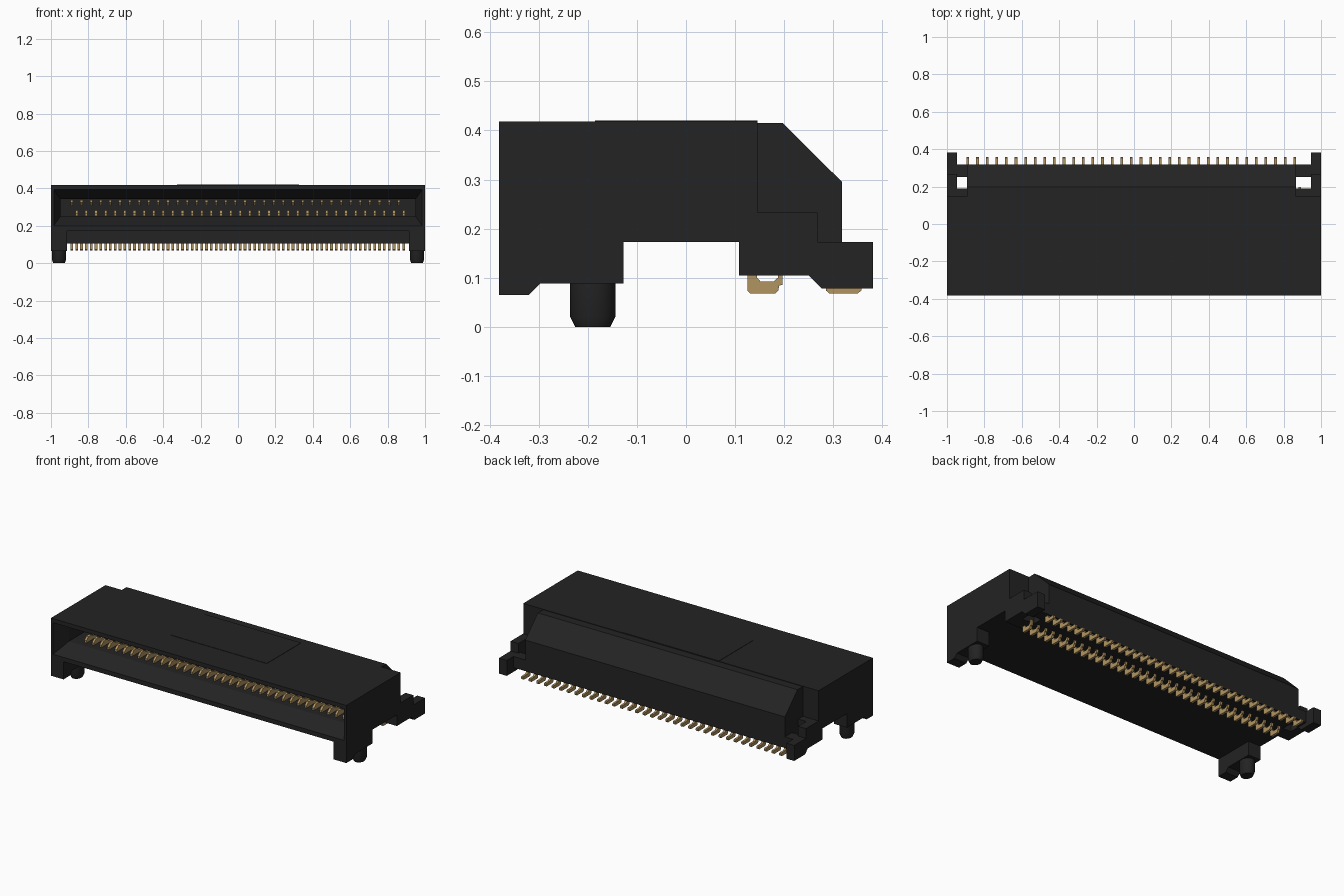
import bpy, bmesh, math

if "Cube" in bpy.data.objects:
    bpy.data.objects.remove(bpy.data.objects["Cube"])


def material(name, rgb):
    m = bpy.data.materials.new(name)
    m.diffuse_color = (*rgb, 1)
    m.use_nodes = True
    m.node_tree.nodes["Principled BSDF"].inputs["Base Color"].default_value = m.diffuse_color
    return m


BLACK = material("black_plastic", (0.017, 0.017, 0.017))
GOLD = material("gold_contact", (0.45, 0.30, 0.12))


def finish(name, bm, mat):
    bmesh.ops.recalc_face_normals(bm, faces=bm.faces[:])
    me = bpy.data.meshes.new(name)
    bm.to_mesh(me)
    bm.free()
    me.materials.append(mat)
    ob = bpy.data.objects.new(name, me)
    bpy.context.collection.objects.link(ob)
    return ob


def loft(bm, rings):
    """Join closed rings of points and cap both ends."""
    vs = [[bm.verts.new(p) for p in r] for r in rings]
    n = len(vs[0])
    for a, b in zip(vs, vs[1:]):
        for i in range(n):
            bm.faces.new((a[i], a[(i + 1) % n], b[(i + 1) % n], b[i]))
    bm.faces.new(vs[0])
    bm.faces.new(vs[-1])


def extrude_x(bm, profile, x0, x1):
    """Extrude a (y, z) profile along x."""
    loft(bm, [[(x, y, z) for y, z in profile] for x in (x0, x1)])


def rect(y0, y1, z0, z1):
    return [(y0, z0), (y1, z0), (y1, z1), (y0, z1)]


def solid(name, profile, x0, x1, mat=BLACK):
    bm = bmesh.new()
    extrude_x(bm, profile, x0, x1)
    return finish(name, bm, mat)


# Main housing: outer shell, flared mouth and deep card slot as one skin
bm = bmesh.new()
loft(bm, [[(-w, y, z0), (w, y, z0), (w, y, z1), (-w, y, z1)] for y, w, z0, z1 in (
    (0.146, 1.0, 0.173, 0.418),
    (-0.381, 1.0, 0.173, 0.418),
    (-0.381, 0.985, 0.20, 0.393),
    (-0.28, 0.95, 0.25, 0.343),
    (0.06, 0.95, 0.25, 0.343))])
finish("housing", bm, BLACK)

# Slightly raised pickup area on the top
solid("top_pad", rect(-0.185, 0.146, 0.41, 0.42), -0.325, 0.325)

# Chamfered rear block (its two ends are not quite symmetric)
solid("rear_block", [(0.108, 0.105), (0.318, 0.105), (0.318, 0.295), (0.197, 0.415),
                     (0.14, 0.415), (0.14, 0.18), (0.108, 0.18)], -0.893, 0.866)

FOOT = [(-0.381, 0.065), (-0.32, 0.065), (-0.297, 0.088), (-0.127, 0.088),
        (-0.127, 0.18), (-0.381, 0.18)]
EAR = [(0.108, 0.105), (0.25, 0.105), (0.277, 0.078), (0.381, 0.078), (0.381, 0.173),
       (0.268, 0.173), (0.268, 0.233), (0.14, 0.233), (0.14, 0.178), (0.108, 0.178)]
INNER_BAR = [(0.108, 0.105), (0.19, 0.105), (0.19, 0.233), (0.14, 0.233),
             (0.14, 0.178), (0.108, 0.178)]

for s, side in ((-1, "left"), (1, "right")):
    # Front foot, rear ear, and the bars around the ear's open pocket
    solid("front_foot_" + side, FOOT, s * 0.915, s)
    solid("rear_ear_" + side, EAR, s * 0.947, s)
    solid("ear_inner_bar_" + side, INNER_BAR, s * 0.86, s * 0.95)
    solid("ear_bridge_" + side, rect(0.25, 0.318, 0.105, 0.173), s * 0.86, s * 0.95)

    # Locating peg with a tapered tip
    bm = bmesh.new()
    loft(bm, [[(s * 0.957 + 0.84 * r * math.cos(a), -0.19 + r * math.sin(a), z)
               for a in (2 * math.pi * i / 24 for i in range(24))]
              for z, r in ((0.1, 0.046), (0.02, 0.046), (0.0, 0.036))])
    peg = finish("locating_peg_" + side, bm, BLACK)
    bpy.ops.object.select_all(action='DESELECT')
    peg.select_set(True)
    bpy.context.view_layer.objects.active = peg
    bpy.ops.object.shade_smooth_by_angle(angle=math.radians(30))

# Contact profiles: solder tails below, spring contacts inside the slot
FRONT_TAIL = [(0.125, 0.074), (0.131, 0.068), (0.182, 0.068), (0.188, 0.074), (0.190, 0.084),
              (0.197, 0.086), (0.197, 0.12), (0.187, 0.12), (0.187, 0.1), (0.178, 0.092),
              (0.152, 0.092), (0.145, 0.1), (0.145, 0.12), (0.125, 0.12)]
REAR_TAIL = [(0.285, 0.074), (0.292, 0.068), (0.350, 0.068), (0.357, 0.074), (0.357, 0.084),
             (0.352, 0.088), (0.318, 0.088), (0.308, 0.098), (0.308, 0.12), (0.285, 0.12)]
LOWER_SPRING = [(-0.245, 0.252), (0.065, 0.252), (0.065, 0.268), (-0.17, 0.268),
                (-0.20, 0.285), (-0.225, 0.283), (-0.245, 0.265)]
UPPER_SPRING = [(-0.245, 0.338), (0.065, 0.338), (0.065, 0.322), (-0.17, 0.322),
                (-0.20, 0.305), (-0.225, 0.307), (-0.245, 0.325)]

COUNT, PITCH, HALF = 35, 0.0514, 0.007
for name, profile, start in (("front_tails", FRONT_TAIL, -0.862),
                             ("lower_contacts", LOWER_SPRING, -0.862),
                             ("rear_tails", REAR_TAIL, -0.888),
                             ("upper_contacts", UPPER_SPRING, -0.888)):
    bm = bmesh.new()
    for i in range(COUNT):
        x = start + i * PITCH
        extrude_x(bm, profile, x - HALF, x + HALF)
    finish(name, bm, GOLD)
